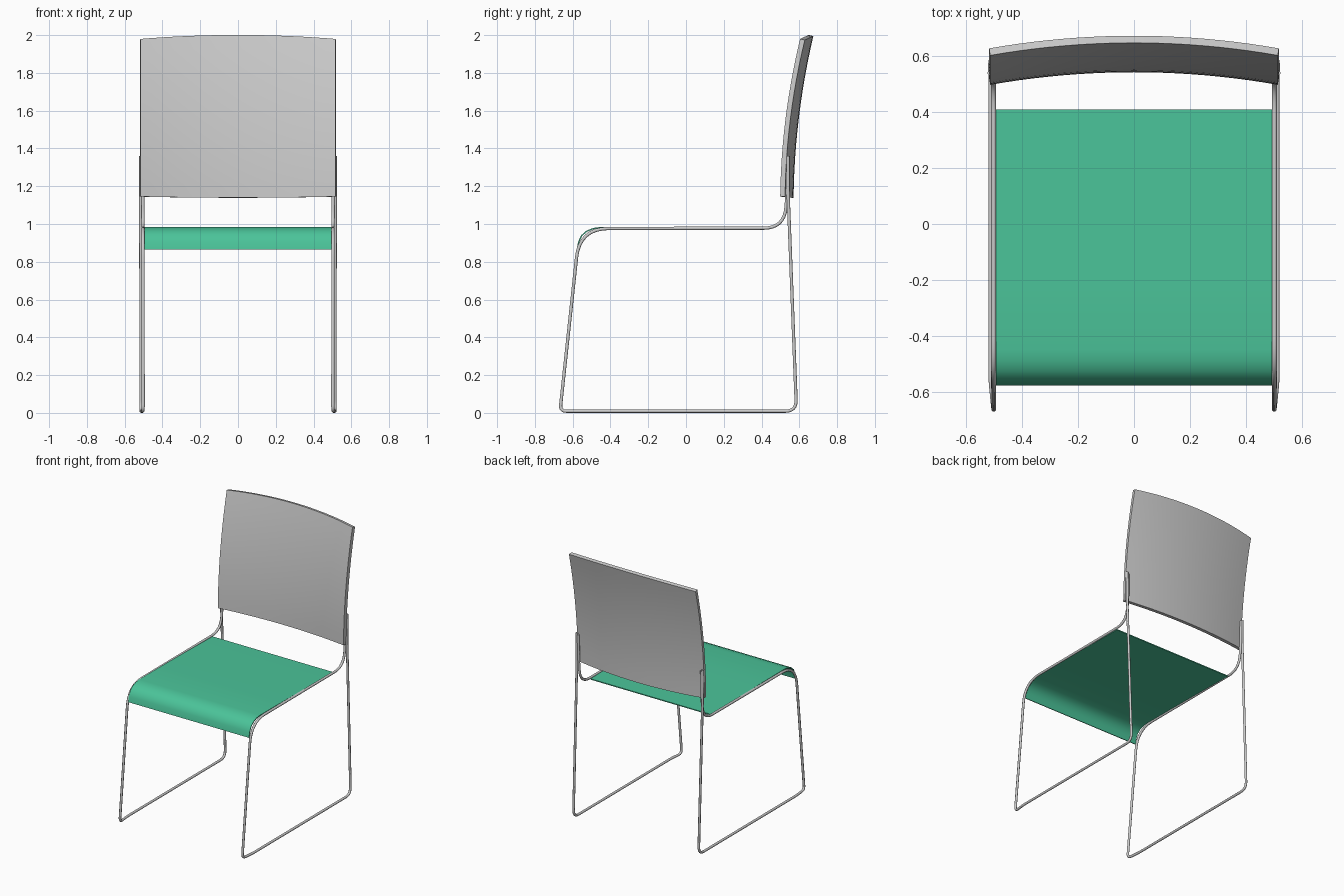
import bpy
from mathutils import Vector

if "Cube" in bpy.data.objects:
    bpy.data.objects.remove(bpy.data.objects["Cube"])


def make_panel(name, surface, nu, nv, thickness):
    """Sheet from surface(s, t), s in -1..1, t in 0..1, thickened about its middle."""
    verts = [surface(2 * i / nu - 1, j / nv) for j in range(nv + 1) for i in range(nu + 1)]
    w = nu + 1
    faces = [(j * w + i, j * w + i + 1, (j + 1) * w + i + 1, (j + 1) * w + i)
             for j in range(nv) for i in range(nu)]
    mesh = bpy.data.meshes.new(name)
    mesh.from_pydata(verts, [], faces)
    obj = bpy.data.objects.new(name, mesh)
    bpy.context.collection.objects.link(obj)
    mod = obj.modifiers.new("thickness", 'SOLIDIFY')
    mod.thickness = thickness
    mod.offset = 0
    bpy.ops.object.select_all(action='DESELECT')
    obj.select_set(True)
    bpy.context.view_layer.objects.active = obj
    bpy.ops.object.modifier_apply(modifier=mod.name)
    bpy.ops.object.shade_smooth_by_angle(angle=0.7)
    return obj


def round_corners(path, steps=8):
    """path: (point, trim) pairs; each trimmed corner becomes a smooth bend."""
    pts = [Vector(p) for p, _ in path]
    out = []
    for i, (_, trim) in enumerate(path):
        c = pts[i]
        if trim == 0:
            out.append(c)
            continue
        a = c + (pts[i - 1] - c).normalized() * trim
        b = c + (pts[i + 1] - c).normalized() * trim
        for k in range(steps + 1):
            t = k / steps
            out.append(a * (1 - t) ** 2 + c * 2 * t * (1 - t) + b * t * t)
    return out


def make_tube(name, points, radius):
    curve = bpy.data.curves.new(name, 'CURVE')
    curve.dimensions = '3D'
    curve.bevel_depth = radius
    curve.bevel_resolution = 2
    curve.use_fill_caps = True
    spline = curve.splines.new('POLY')
    spline.points.add(len(points) - 1)
    for sp, p in zip(spline.points, points):
        sp.co = (*p, 1)
    spline.use_smooth = True
    obj = bpy.data.objects.new(name, curve)
    bpy.context.collection.objects.link(obj)
    return obj


# Bent side frames: upright, seat rail, front leg, floor runner, rear leg
FRAME = [
    ((0.505, 0.539, 1.35), 0),
    ((0.504, 0.537, 1.18), 0.03),
    ((0.503, 0.520, 0.978), 0.11),
    ((0.503, -0.563, 0.976), 0.155),
    ((0.502, -0.667, 0.009), 0.035),
    ((0.513, -0.560, 0.009), 0.03),
    ((0.513, 0.585, 0.009), 0.06),
    ((0.515, 0.541, 1.15), 0.03),
    ((0.516, 0.541, 1.36), 0),
]
for side, label in ((-1, "left"), (1, "right")):
    path = [((side * x, y, z), trim) for (x, y, z), trim in FRAME]
    make_tube(label + "_frame", round_corners(path), 0.009)

# Seat sheet with rolled front edge
SEAT = [(-0.575, 0.865), (-0.568, 0.905), (-0.553, 0.938), (-0.525, 0.962),
        (-0.49, 0.976), (-0.45, 0.981), (-0.2, 0.98), (0.1, 0.977), (0.41, 0.971)]


def seat_surface(s, t):
    y, z = SEAT[round(t * (len(SEAT) - 1))]
    return (0.495 * s, y, z)


seat = make_panel("seat", seat_surface, 8, len(SEAT) - 1, 0.007)
green = bpy.data.materials.new("green")
green.diffuse_color = (0.07, 0.55, 0.32, 1)
green.use_nodes = True
green.node_tree.nodes["Principled BSDF"].inputs["Base Color"].default_value = green.diffuse_color
seat.data.materials.append(green)


# Backrest curved both ways
def back_surface(s, t):
    bulge = 1 - s * s
    y = 0.5115 + 0.010 * t + 0.095 * t * t + 0.045 * bulge
    low, high = 1.145 - 0.006 * bulge, 1.977 + 0.021 * bulge
    return (0.517 * s, y, low + (high - low) * t)


make_panel("backrest", back_surface, 20, 12, 0.026)
